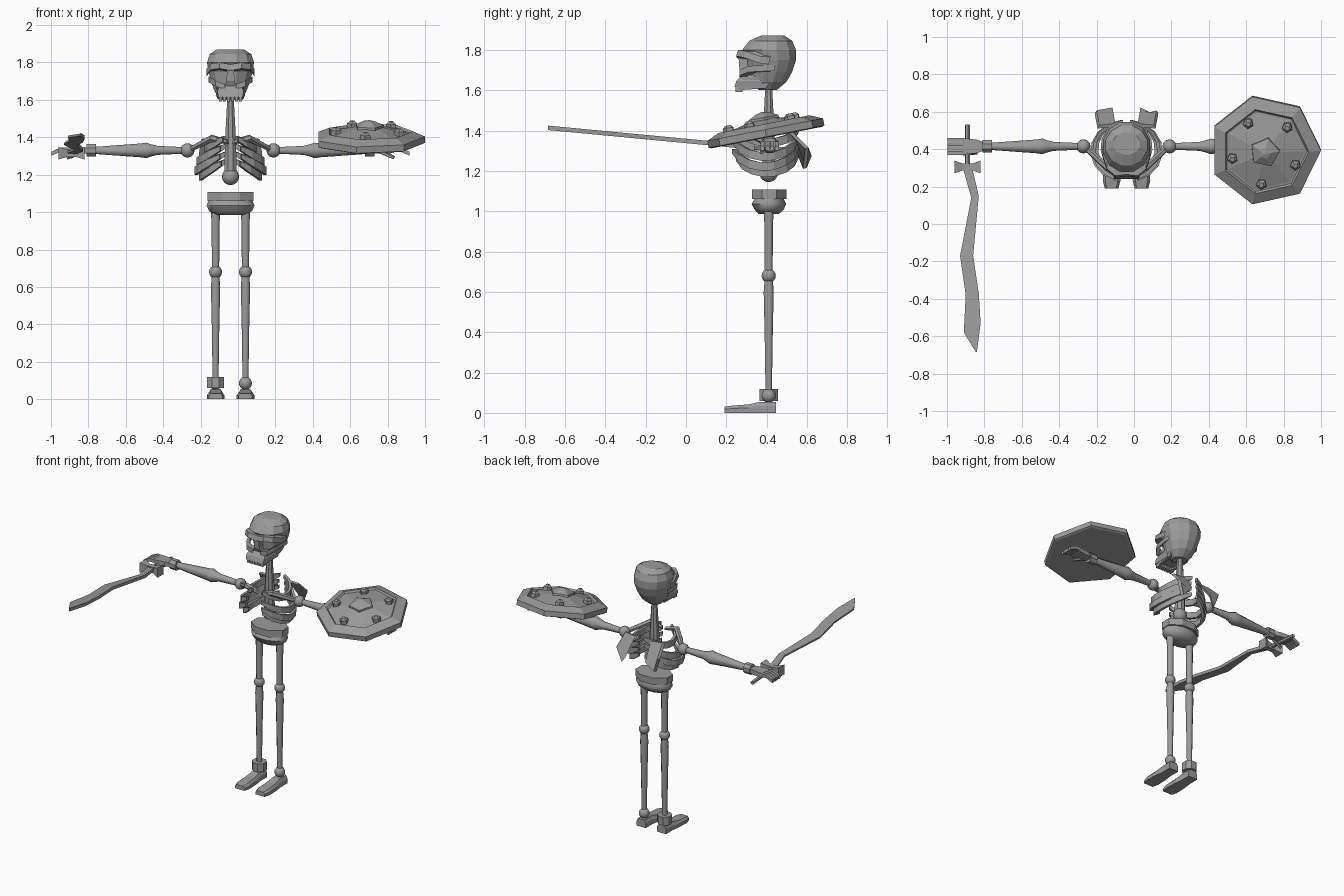
import bpy, bmesh, math
from mathutils import Vector, Matrix

if "Cube" in bpy.data.objects:
    bpy.data.objects.remove(bpy.data.objects["Cube"])

CX, CY = -0.04, 0.41          # body axis
bone = bpy.data.materials.new("bone_grey")
bone.diffuse_color = (0.33, 0.33, 0.33, 1)
bone.use_nodes = True
bone.node_tree.nodes["Principled BSDF"].inputs["Base Color"].default_value = bone.diffuse_color


def add(name, bm, smooth=False, matrix=None):
    bmesh.ops.recalc_face_normals(bm, faces=bm.faces)
    me = bpy.data.meshes.new(name)
    bm.to_mesh(me)
    bm.free()
    ob = bpy.data.objects.new(name, me)
    bpy.context.collection.objects.link(ob)
    me.materials.append(bone)
    if matrix:
        ob.matrix_world = matrix
    if smooth:
        bpy.context.view_layer.objects.active = ob
        ob.select_set(True)
        bpy.ops.object.shade_smooth_by_angle(angle=math.radians(50))
        ob.select_set(False)
    return ob


def loft(name, rings, smooth=False, closed=False, matrix=None):
    """Skin a list of equal-length point rings and cap the ends."""
    bm = bmesh.new()
    vs = [[bm.verts.new(p) for p in r] for r in rings]
    n = len(vs[0])
    for a, b in zip(vs, vs[1:]):
        for i in range(n):
            j = (i + 1) % n
            bm.faces.new((a[i], a[j], b[j], b[i]))
    bm.faces.new(vs[0])
    bm.faces.new(vs[-1])
    return add(name, bm, smooth, matrix)


def circle(c, r, n, u, v, phase=0.0):
    c = Vector(c)
    return [c + r * (math.cos(t) * u + math.sin(t) * v)
            for t in (phase + 2 * math.pi * i / n for i in range(n))]


def tube(name, pts, n=8, smooth=True):
    """Straight limb through (x, y, z, radius) stations."""
    d = (Vector(pts[-1][:3]) - Vector(pts[0][:3])).normalized()
    u = d.orthogonal().normalized()
    v = d.cross(u)
    return loft(name, [circle(p[:3], p[3], n, u, v, math.pi / n) for p in pts], smooth)


def ball(name, c, r):
    bm = bmesh.new()
    bmesh.ops.create_uvsphere(bm, u_segments=12, v_segments=8, radius=r)
    return add(name, bm, True, Matrix.Translation(c))


def prism(name, poly, depth, matrix=None):
    """Extrude a 3D polygon by a vector."""
    d = Vector(depth)
    return loft(name, [poly, [Vector(p) + d for p in poly]], matrix=matrix)


def box(name, x0, x1, y0, y1, z0, z1):
    return prism(name, [(x0, y0, z0), (x1, y0, z0), (x1, y1, z0), (x0, y1, z0)], (0, 0, z1 - z0))


def oval(z, yf, yb, hw, n=12):
    return [(CX + hw * math.sin(t), (yf + yb) / 2 - (yb - yf) / 2 * math.cos(t), z)
            for t in (2 * math.pi * (i + .5) / n for i in range(n))]


# Skull: cranium, nose and jaw
loft("cranium", [oval(*s) for s in (
    (1.60, .36, .45, .05), (1.64, .31, .50, .085), (1.69, .305, .53, .105), (1.75, .30, .55, .122),
    (1.80, .275, .55, .13), (1.845, .31, .53, .115), (1.87, .37, .49, .075))])
loft("nose_bridge", [[(CX - w, y, z), (CX + w, y, z), (CX + w, .33, z), (CX - w, .33, z)]
                     for z, w, y in ((1.66, .035, .285), (1.70, .022, .265), (1.77, .018, .26))])
loft("upper_jaw", [[(CX - w, y, z), (CX + w, y, z), (CX + w * 1.15, .38, z), (CX - w * 1.15, .38, z)]
                   for z, w, y in ((1.615, .065, .24), (1.645, .07, .25), (1.675, .06, .275))])
for i in range(6):
    x = CX - .061 + i * .0215
    box("tooth", x, x + .016, .245, .28, 1.592, 1.618)

for s in (-1, 1):
    # Face: brow ridge, cheekbone and jaw hinge on each side
    def P(x, y, z, s=s):
        return (CX + s * x, y, z)
    loft("brow_ridge", [[P(x, y, z), P(x, y + .05, z - .008), P(x, y + .06, z + .03), P(x, y + .01, z + .032)]
                        for x, y, z in ((0, .255, 1.758), (.06, .248, 1.768), (.105, .285, 1.762), (.128, .36, 1.735))])
    loft("cheekbone", [[P(x, y, z), P(x, y + .04, z), P(x, y + .04, z + .03), P(x, y, z + .03)]
                       for x, y, z in ((.03, .265, 1.655), (.08, .265, 1.672), (.108, .31, 1.69), (.118, .40, 1.695))])
    prism("jaw_side", [P(.062, .26, 1.60), P(.072, .40, 1.61), P(.085, .42, 1.67), P(.07, .28, 1.66)], (-s * .02, 0, 0))

    # Ribs: flat bands curving from the spine round to the chest
    for z, w, f, sag in ((1.385, .13, .27, .045), (1.345, .175, .235, .075), (1.305, .185, .23, .085), (1.265, .16, .25, .075)):
        rings = []
        for k in range(8):
            t = math.radians(8 + k * 22)
            nx, ny = math.sin(t), math.cos(t)
            y = (f + .55) / 2 + (.55 - f) / 2 * ny
            zz = z - sag * nx + .02 * ny * ny
            h = .021 if 0 < k < 7 else .012
            rings.append([P(w * nx + a * nx, y + a * ny, zz + b) for a, b in
                          ((-.009, -h), (.009, -h), (.009, h), (-.009, h))])
        loft("rib", rings)
    # Collar bone and shoulder blade
    tube("collar_bone", [P(.015, .30, 1.375) + (.014,), P(.10, .30, 1.395) + (.02,), P(.215, .405, 1.335) + (.016,)], 6, False)
    prism("shoulder_blade", [P(.07, .52, 1.385), P(.155, .51, 1.39), P(.17, .59, 1.31),
                             P(.135, .58, 1.21), P(.085, .605, 1.27)], (-s * .01, .018, .004))

    # Arm with wrist cuff
    Y, Z = CY + .005, 1.33
    ball("shoulder_joint", P(.23, Y, Z), .038)
    tube("upper_arm", [P(x, Y, Z, s) + (r,) for x, r in ((.25, .019), (.39, .026), (.42, .034), (.45, .045), (.48, .04), (.72, .021))])
    tube("wrist_cuff", [P(.72, Y, Z) + (.036,), P(.77, Y, Z) + (.036,)], 8, False)
    # Hand: palm, bent fingers and thumb
    loft("palm", [[P(x, Y - w, Z - h), P(x, Y + w, Z - h), P(x, Y + w, Z + h), P(x, Y - w, Z + h)]
                  for x, w, h in ((.75, .018, .015), (.80, .036, .016), (.875, .044, .015))])
    for i in range(4):
        y = Y - .045 + i * .0235
        loft("finger", [[P(x, y, z - .011), P(x, y + .02, z - .011), P(x, y + .02, z + .011), P(x, y, z + .011)]
                        for x, z in ((.865, Z + .003), (.91, Z + .004), (.958, Z - .018))])
    tube("thumb", [P(.80, Y - .03, Z - .005) + (.014,), P(.875, Y - .04, Z - .04) + (.01,)], 5, False)

    # Leg
    lx = s * .08
    def L(z, r, lx=lx):
        return (CX + lx, CY, z, r)
    tube("thigh_bone", [L(1.01, .027), L(.93, .023), L(.69, .021)])
    ball("knee_joint", (CX + lx, CY, .68), .035)
    tube("shin_bone", [L(.66, .022), L(.60, .027), L(.40, .022), L(.10, .017)])
    if s < 0:
        tube("ankle_cuff", [L(.06, .049), L(.118, .049)], 8, False)
    ball("ankle_joint", (CX + lx, CY, .085), .035)
    # Foot: sections from toe to heel
    fx = CX + lx
    loft("foot", [[(fx - w, y, 0), (fx + w, y, 0), (fx + w, y, h * .6), (fx + w * .7, y, h),
                   (fx - w * .7, y, h), (fx - w, y, h * .6)] for y, w, h in
                  ((.19, .036, .03), (.23, .047, .036), (.31, .044, .042), (.37, .036, .055), (.445, .036, .055))])

# Spine and waist joint
tube("neck_and_spine", [(CX, CY, 1.17, .036), (CX, CY, 1.38, .032), (CX, CY, 1.62, .018)], 8, False)
ball("lower_spine_joint", (CX, CY, 1.19), .046)

# Pelvis
loft("pelvis_rim", [oval(z, .32, .505, .133, 8) for z in (1.06, 1.107)])
loft("pelvis_bowl", [oval(*s) for s in ((.985, .36, .46, .085), (1.005, .34, .485, .118), (1.035, .322, .50, .133), (1.065, .34, .485, .12))], True)

# Curved sword, level blade rising toward its tip
left = ((-.915, .30), (-.87, .14), (-.93, -.17), (-.90, -.38), (-.91, -.58), (-.845, -.685))
right = ((-.865, .30), (-.83, .15), (-.86, -.17), (-.83, -.37), (-.82, -.53), (-.84, -.685))


def blade_z(y):
    return 1.335 - .095 * (y - .14)


loft("sword_blade", [[(a[0], a[1], blade_z(a[1]) - .006), (b[0], b[1], blade_z(b[1]) - .011),
                      (b[0], b[1], blade_z(b[1]) + .011), (a[0], a[1], blade_z(a[1]) + .006)]
                     for a, b in zip(left, right)])
tube("sword_handle", [(-.89, .53, 1.30, .014), (-.89, .29, 1.32, .014)], 6, False)
loft("sword_guard", [[(x, .305 - w, 1.315 - h), (x, .305 + w, 1.315 - h), (x, .305 + w, 1.315 + h), (x, .305 - w, 1.315 + h)]
                     for x, w, h in ((-.96, .034, .034), (-.915, .018, .02), (-.865, .018, .02), (-.82, .034, .034))])

# Shield: seven-sided dome with raised rim, centre boss and studs
M = Matrix.Translation((.70, .40, 1.365)) @ Matrix.Rotation(math.radians(11), 4, 'X')
X, Yv = Vector((1, 0, 0)), Vector((0, 1, 0))
loft("shield", [circle((0, 0, z), r, 7, X, Yv) for r, z in
                ((.285, 0), (.30, .005), (.30, .04), (.235, .068), (.225, .056), (.215, .056), (.07, .09))], matrix=M)
loft("shield_boss", [circle((0, 0, z), r, 5, X, Yv, .1) for r, z in ((.085, .07), (.08, .10), (.03, .123), (.004, .128))], matrix=M)
for k in range(5):
    t = math.radians(48 + 72 * k)
    c = Vector((math.cos(t), math.sin(t), 0)) * .178
    loft("shield_stud", [circle(c + Vector((0, 0, z)), r, 5, X, Yv, t) for r, z in
                         ((.03, .055), (.028, .083), (.014, .096))], matrix=M)
